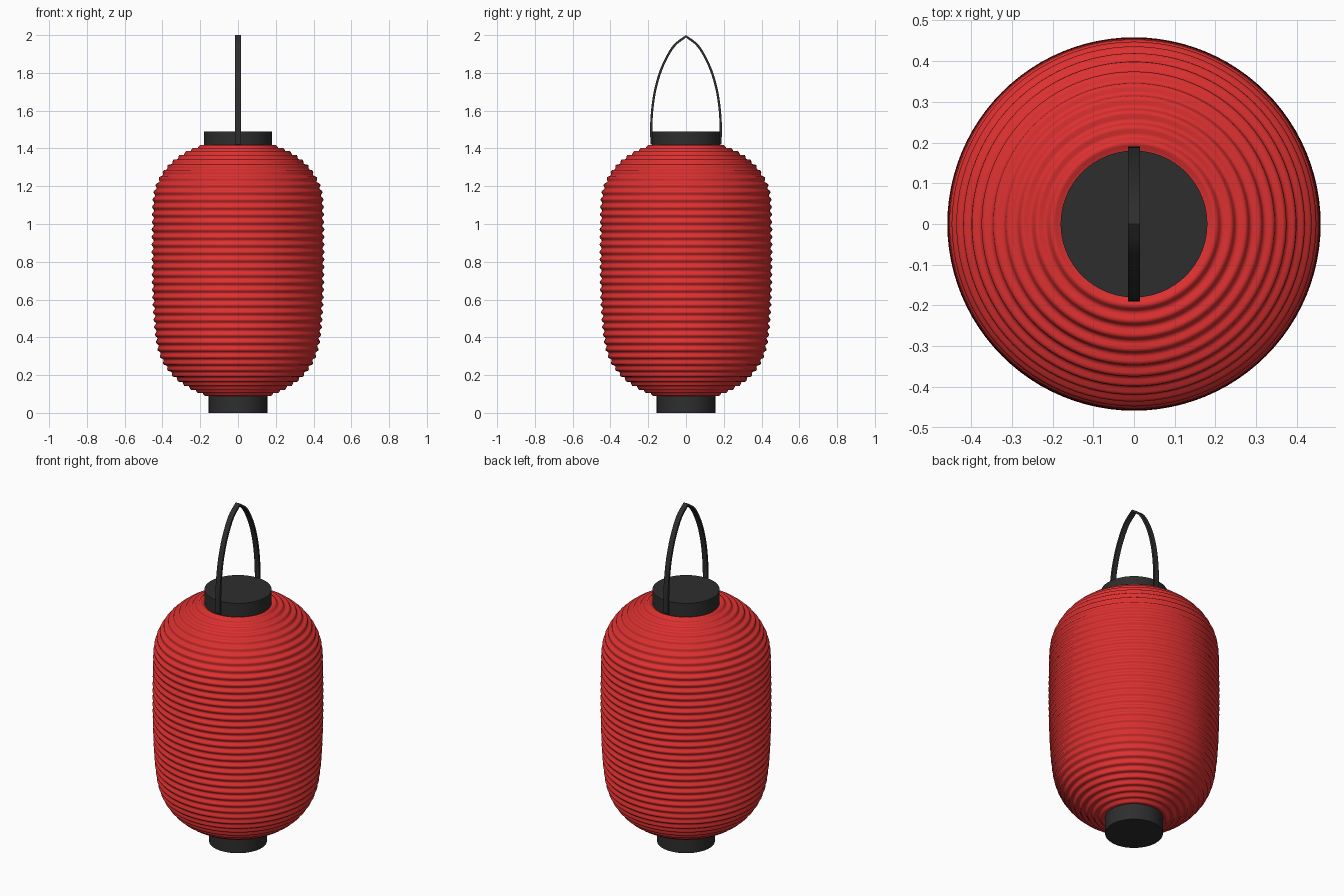
import bpy, bmesh, math
from mathutils import Vector

if "Cube" in bpy.data.objects:
    bpy.data.objects.remove(bpy.data.objects["Cube"])


def material(name, rgb):
    m = bpy.data.materials.new(name)
    m.diffuse_color = (*rgb, 1)
    m.use_nodes = True
    m.node_tree.nodes["Principled BSDF"].inputs["Base Color"].default_value = m.diffuse_color
    return m


RED = material("red paper", (0.72, 0.03, 0.03))
BLACK = material("black lacquer", (0.027, 0.027, 0.027))


def finish(name, bm, mat, angle):
    bmesh.ops.recalc_face_normals(bm, faces=bm.faces)
    me = bpy.data.meshes.new(name)
    bm.to_mesh(me)
    bm.free()
    ob = bpy.data.objects.new(name, me)
    bpy.context.collection.objects.link(ob)
    me.materials.append(mat)
    bpy.ops.object.select_all(action='DESELECT')
    ob.select_set(True)
    bpy.context.view_layer.objects.active = ob
    bpy.ops.object.shade_smooth_by_angle(angle=math.radians(angle))
    return ob


def lathe(name, profile, mat, angle=40, n=96, caps=False):
    """Revolve (radius, z) points round the z axis."""
    bm = bmesh.new()
    rings = [[bm.verts.new((r * math.cos(2 * math.pi * i / n),
                            r * math.sin(2 * math.pi * i / n), z))
              for i in range(n)] for r, z in profile]
    for a, b in zip(rings, rings[1:]):
        for i in range(n):
            j = (i + 1) % n
            bm.faces.new((a[i], a[j], b[j], b[i]))
    if caps:
        bm.faces.new(rings[0])
        bm.faces.new(rings[-1])
    return finish(name, bm, mat, angle)


def catmull(pts, steps):
    """Smooth curve through 2D points."""
    p = [Vector(q) for q in pts]
    p = [2 * p[0] - p[1]] + p + [2 * p[-1] - p[-2]]
    out = []
    for k in range(1, len(p) - 2):
        a, b, c, d = p[k - 1:k + 3]
        for s in range(steps):
            t = s / steps
            out.append(0.5 * (2 * b + (c - a) * t + (2 * a - 5 * b + 4 * c - d) * t * t
                              + (3 * b - a - 3 * c + d) * t ** 3))
    return out + [p[-2]]


# ribbed paper body: smooth silhouette with evenly spaced ribs along its length
outline = catmull([(0.155, 0.09), (0.21, 0.11), (0.285, 0.15), (0.35, 0.205), (0.405, 0.29),
                   (0.433, 0.40), (0.448, 0.60), (0.452, 0.80), (0.451, 1.0), (0.446, 1.14),
                   (0.425, 1.22), (0.375, 1.30), (0.30, 1.365), (0.22, 1.405), (0.18, 1.415)], 24)
lengths = [0.0]
for a, b in zip(outline, outline[1:]):
    lengths.append(lengths[-1] + (b - a).length)
RIBS, PER = 40, 6
profile, k = [], 0
for i in range(RIBS * PER + 1):
    s = lengths[-1] * i / (RIBS * PER)
    while k < len(outline) - 2 and lengths[k + 1] < s:
        k += 1
    a, b = outline[k], outline[k + 1]
    d = (b - a).normalized()
    bump = 0.006 * -math.cos(2 * math.pi * i / PER)
    q = a + d * (s - lengths[k]) + Vector((d.y, -d.x)) * bump
    profile.append((q.x, q.y))
lathe("paper_body", profile, RED, 60)

# end caps
lathe("bottom_cap", [(0.155, 0), (0.155, 0.1)], BLACK, caps=True)
lathe("top_cap", [(0.18, 1.405), (0.18, 1.49)], BLACK, caps=True)

# flat strap handle, arched from one side of the top cap to the other
half = catmull([(0.182, 1.42), (0.184, 1.52), (0.176, 1.63), (0.157, 1.735),
                (0.122, 1.84), (0.066, 1.94), (0.0, 1.994)], 4)
path = [Vector((-p.x, p.y)) for p in half] + list(reversed(half))[1:]
bm = bmesh.new()
sections = []
for i, p in enumerate(path):
    t = (path[min(i + 1, len(path) - 1)] - path[max(i - 1, 0)]).normalized()
    nrm = Vector((-t.y, t.x)) * 0.006
    sections.append([bm.verts.new((x, p.x + s * nrm.x, p.y + s * nrm.y))
                     for x, s in ((-0.015, -1), (0.015, -1), (0.015, 1), (-0.015, 1))])
for a, b in zip(sections, sections[1:]):
    for i in range(4):
        j = (i + 1) % 4
        bm.faces.new((a[i], a[j], b[j], b[i]))
bm.faces.new(sections[0])
bm.faces.new(sections[-1])
finish("strap_handle", bm, BLACK, 35)
